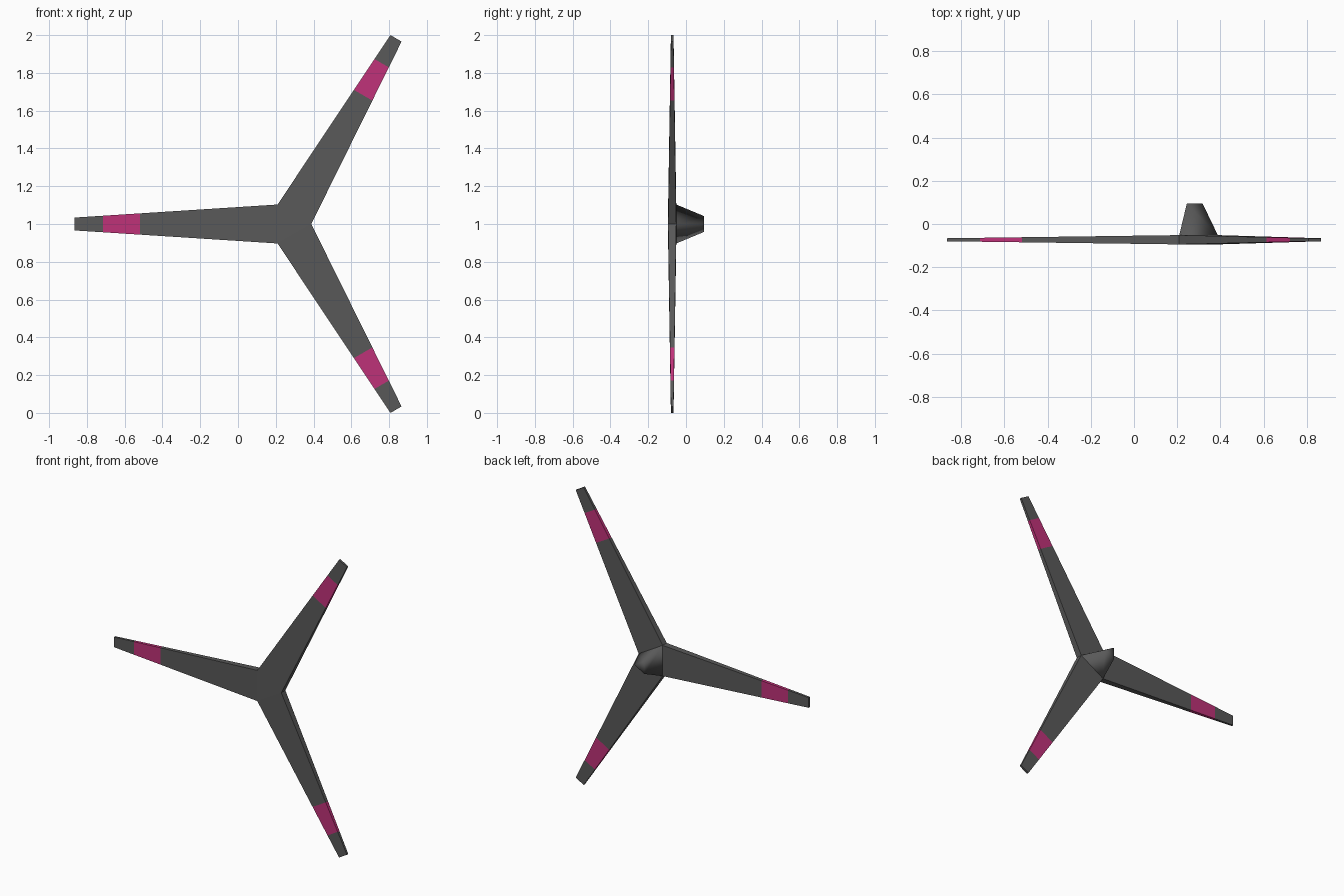
import bpy, bmesh, math
from mathutils import Matrix

if "Cube" in bpy.data.objects:
    bpy.data.objects.remove(bpy.data.objects["Cube"])

CX, CZ, CY = 0.269, 1.0, -0.073      # rotor centre
R_HUB, R_TIP = 0.119, 1.135          # hub triangle corner radius, blade tip radius
D_ROOT = R_HUB * 0.5                 # distance from centre to blade root
W_ROOT, W_TIP = R_HUB * math.sin(math.radians(60)), 0.034   # half widths
T_ROOT, T_TIP = 0.0215, 0.007        # half thicknesses
STRIPE = (0.787, 0.983)


def material(name, rgb):
    m = bpy.data.materials.new(name)
    m.diffuse_color = (*rgb, 1)
    m.use_nodes = True
    m.node_tree.nodes["Principled BSDF"].inputs["Base Color"].default_value = m.diffuse_color
    return m


grey = material("dark_grey", (0.1, 0.1, 0.1))
pink = material("magenta", (0.52, 0.032, 0.19))


def finish(bm, name, mats):
    bmesh.ops.recalc_face_normals(bm, faces=bm.faces)
    me = bpy.data.meshes.new(name)
    bm.to_mesh(me)
    bm.free()
    for m in mats:
        me.materials.append(m)
    ob = bpy.data.objects.new(name, me)
    bpy.context.collection.objects.link(ob)
    return ob


def blade(name, angle):
    """Tapered box along the radius, cut into sections for the stripe."""
    bm = bmesh.new()
    rings = []
    for d in (D_ROOT, *STRIPE, R_TIP):
        t = (d - D_ROOT) / (R_TIP - D_ROOT)
        w = W_ROOT + (W_TIP - W_ROOT) * t
        h = T_ROOT + (T_TIP - T_ROOT) * t
        rings.append([bm.verts.new((d, y, z))
                      for y, z in ((-h, -w), (h, -w), (h, w), (-h, w))])
    for s, (a, b) in enumerate(zip(rings, rings[1:])):
        for i in range(4):
            j = (i + 1) % 4
            f = bm.faces.new((a[i], a[j], b[j], b[i]))
            f.material_index = 1 if s == 1 else 0
    bm.faces.new(rings[-1])
    bm.transform(Matrix.Translation((CX, CY, CZ)) @ Matrix.Rotation(-angle, 4, 'Y'))
    return finish(bm, name, (grey, pink))


def tri_prism(name, y0, y1, r0, r1, caps):
    """Three-sided prism or frustum along y; caps picks the closed ends."""
    bm = bmesh.new()
    rings = [[bm.verts.new((CX + r * math.cos(k * math.tau / 3), y,
                            CZ + r * math.sin(k * math.tau / 3))) for k in range(3)]
             for y, r in ((y0, r0), (y1, r1))]
    for ring, closed in zip(rings, caps):
        if closed:
            bm.faces.new(ring)
    for i in range(3):
        j = (i + 1) % 3
        bm.faces.new((rings[0][i], rings[0][j], rings[1][j], rings[1][i]))
    return finish(bm, name, (grey,))


# Three blades
for label, deg in (("left", 180), ("upper", 60), ("lower", -60)):
    blade("blade_" + label, math.radians(deg))

# Flat hub plate joining the blades
tri_prism("hub_plate", CY - T_ROOT, CY + T_ROOT, R_HUB, R_HUB, (True, True))

# Tapered shaft behind the hub, smooth shaded
shaft = tri_prism("shaft", CY + T_ROOT, 0.0945, R_HUB, R_HUB * 0.41, (False, True))
shaft.data.shade_smooth()
